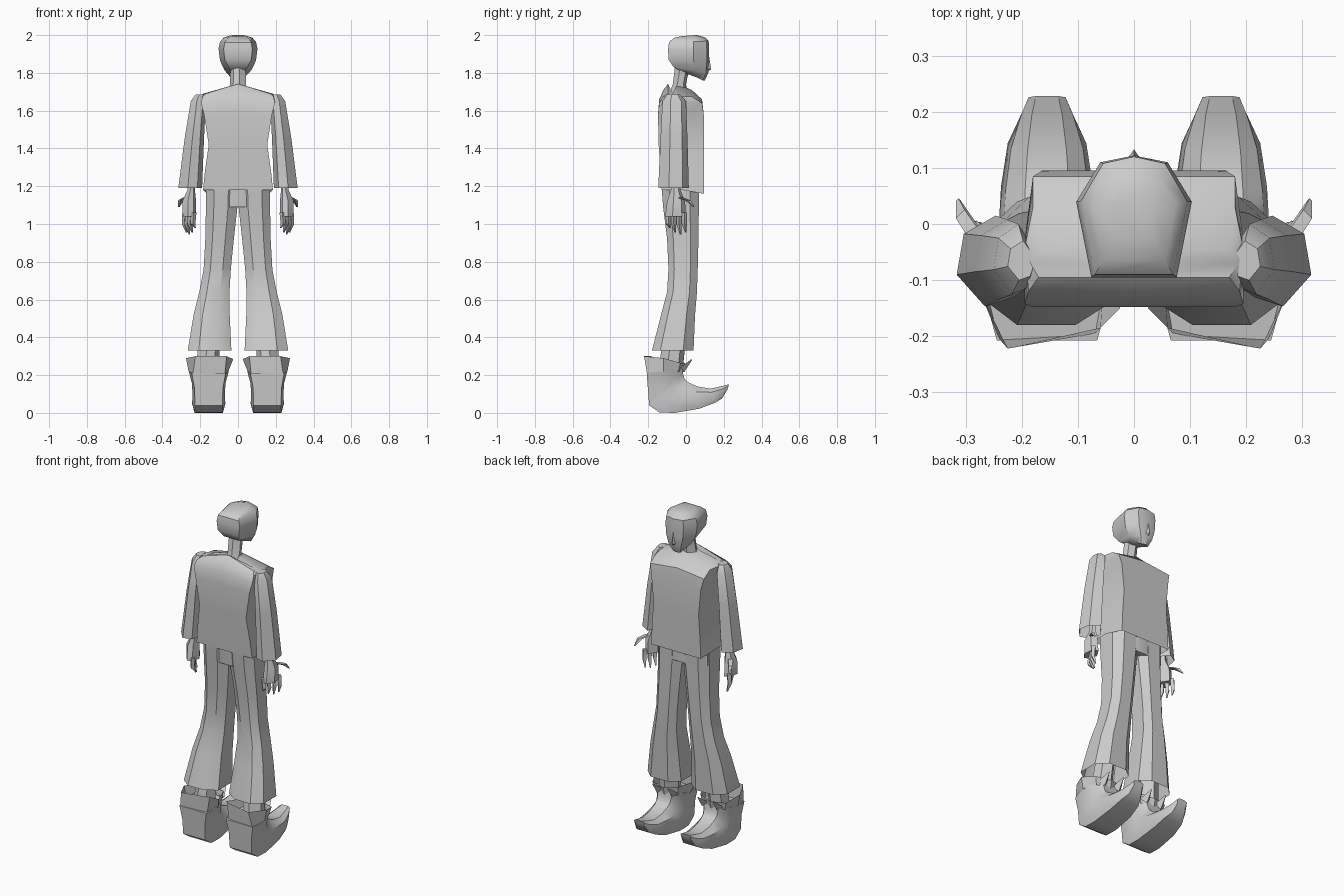
import bpy, bmesh
from mathutils import Vector


def loft(name, rings, cap0=True, cap1=True, mirror=False, angle=0.6):
    """Skin a list of equal-length rings of points."""
    bm = bmesh.new()
    vs = [[bm.verts.new(p) for p in r] for r in rings]
    n = len(rings[0])
    for a, b in zip(vs, vs[1:]):
        for i in range(n):
            j = (i + 1) % n
            bm.faces.new((a[i], a[j], b[j], b[i]))
    if cap0:
        bm.faces.new(vs[0])
    if cap1:
        bm.faces.new(vs[-1])
    bmesh.ops.recalc_face_normals(bm, faces=bm.faces)
    me = bpy.data.meshes.new(name)
    bm.to_mesh(me)
    bm.free()
    ob = bpy.data.objects.new(name, me)
    bpy.context.collection.objects.link(ob)
    if mirror:
        ob.modifiers.new("Mirror", 'MIRROR').use_clip = False
    bpy.ops.object.select_all(action='DESELECT')
    ob.select_set(True)
    bpy.context.view_layer.objects.active = ob
    bpy.ops.object.shade_smooth_by_angle(angle=angle)
    return ob


OCT = [(-1, -.6), (-.4, -1), (.5, -1), (1, -.6), (1, .5), (.5, 1), (-.5, 1), (-1, .6)]
HEX = [(-1, .1), (-.6, -.8), (.2, -1), (1, -.3), (.8, .6), (-.1, 1)]


def section(prof, z, x0, x1, y0, y1):
    return [((x0 + x1) / 2 + u * (x1 - x0) / 2, (y0 + y1) / 2 + v * (y1 - y0) / 2, z) for u, v in prof]


def spike(name, base, tip, r, r2=0.004, mid=None):
    """Tapered four-sided finger."""
    pts = [Vector(base)] + ([Vector(mid)] if mid else []) + [Vector(tip)]
    rad = [r, r * .9, r2] if mid else [r, r2]
    rings = [[p + Vector((dx * k, dy * k, 0)) for dx, dy in ((-1, 0), (0, -1), (1, 0), (0, 1))]
             for p, k in zip(pts, rad)]
    loft(name, rings, mirror=True)


# head: rings of (back z, front z, half width, back half width, front half width, back y, front y)
head = []
for zb, zf, w, wb, wf, yb, yf in [
        (1.80, 1.76, .035, .025, .025, -.01, .10),
        (1.83, 1.80, .070, .05, .04, -.065, .118),
        (1.87, 1.86, .095, .07, .055, -.092, .122),
        (1.925, 1.93, .103, .076, .06, -.095, .122),
        (1.962, 1.968, .095, .07, .055, -.09, .12),
        (1.985, 1.988, .075, .055, .04, -.065, .10),
        (1.995, 2.0, .04, .03, .025, -.02, .06)]:
    ym, zm = yb + (yf - yb) * .62, zb + (zf - zb) * .6
    head.append([(-wb, yb, zb), (wb, yb, zb), (w, ym, zm), (wf, yf - .012, zf),
                 (0, yf, zf), (-wf, yf - .012, zf), (-w, ym, zm)])
loft("head", head)

# nose
loft("nose", [[(-.006, .11, 1.89), (.006, .11, 1.89), (0, .122, 1.89)],
              [(-.016, .11, 1.82), (.016, .11, 1.82), (0, .133, 1.82)],
              [(-.01, .11, 1.808), (.01, .11, 1.808), (0, .118, 1.808)]])

# neck
loft("neck", [section(HEX, 1.66, -.06, .06, -.10, .01),
              section(HEX, 1.74, -.042, .042, -.07, 0),
              section(HEX, 1.86, -.04, .04, -.055, .025)])

# shirt body: shoulders drop towards the sides
torso = []
for z, drop, wb, wm, wf, yb, yf in [
        (1.18, .0, .185, .185, .165, -.13, .095),
        (1.28, .0, .175, .165, .160, -.135, .095),
        (1.42, .0, .155, .155, .150, -.145, .095),
        (1.58, .0, .180, .165, .165, -.148, .094),
        (1.66, .02, .195, .195, .180, -.142, .085),
        (1.71, .035, .188, .195, .180, -.120, .03),
        (1.742, .052, .170, .185, .170, -.095, -.045)]:
    ym = (yb + yf) / 2
    torso.append([(-wb, yb, z - drop), (0, yb, z), (wb, yb, z - drop), (wm, ym, z - drop),
                  (wf, yf, z - drop), (0, yf, z), (-wf, yf, z - drop), (-wm, ym, z - drop)])
for i in (4, 5, 6):      # front hem dips lower
    torso[0][i] = (*torso[0][i][:2], 1.16)
loft("shirt_body", torso, cap0=False)

# sleeves
loft("sleeve", [section(HEX, 1.685, .175, .225, -.10, -.03),
                section(HEX, 1.65, .170, .250, -.125, .0),
                section(HEX, 1.45, .180, .283, -.135, .008),
                section(HEX, 1.19, .190, .316, -.147, .015)], cap0=True, cap1=False, mirror=True)

# forearm and palm
loft("palm", [section(HEX, 1.35, .22, .265, -.09, -.03),
              section(HEX, 1.18, .228, .268, -.08, -.03),
              section(HEX, 1.12, .222, .295, -.10, -.005),
              section(HEX, 1.04, .222, .292, -.11, .0)], mirror=True)

# fingers and thumb
for i in range(4):
    y = -.093 + i * .028
    x = .235 + i * .015
    spike("finger", (x, y, 1.06), (x - .008, y + .008, (.98, .955, .945, .955)[i]), .015, mid=(x + .004, y, 1.0))
spike("thumb", (.275, -.03, 1.14), (.313, .042, 1.09), .017, mid=(.302, .01, 1.125))

# hips
loft("hips", [section(OCT, 1.09, -.165, .165, -.115, .068),
              section(OCT, 1.22, -.165, .165, -.125, .068)], mirror=False)

# flared trouser legs
loft("trouser_leg", [section(OCT, 1.20, .0, .168, -.130, .070),
                     section(OCT, 1.08, .004, .170, -.120, .068),
                     section(OCT, .92, .022, .173, -.100, .066),
                     section(OCT, .76, .038, .182, -.093, .062),
                     section(OCT, .64, .045, .205, -.100, .058),
                     section(OCT, .52, .044, .235, -.132, .048),
                     section(OCT, .33, .035, .266, -.180, .040)], cap1=False, mirror=True)

# shins
loft("shin", [section(HEX, .6, .09, .19, -.09, .02),
              section(HEX, .2, .10, .225, -.15, -.02)], mirror=True)

# boots: rings swing from the toe, round the heel and up the shaft
boot = []
for yt, zt, yb, zb, wt, wb in [
        (.228, .152, .220, .125, .033, .033),
        (.195, .143, .190, .075, .045, .048),
        (.13, .128, .150, .052, .058, .070),
        (.06, .140, .070, .022, .065, .082),
        (.015, .160, -.06, .0, .068, .088),
        (.0, .172, -.14, .002, .070, .088),
        (-.008, .180, -.195, .04, .072, .086),
        (-.015, .205, -.202, .13, .076, .088),
        (-.020, .235, -.208, .21, .085, .105)]:
    m = lambda t: (yb + (yt - yb) * t, zb + (zt - zb) * t)
    c = .155
    boot.append([(c - wb * .85, *m(0)), (c + wb * .85, *m(0)), (c + wb, *m(.3)), (c + (wt + wb) / 2, *m(.75)),
                 (c + wt * .6, *m(1)), (c - wt * .6, *m(1)), (c - (wt + wb) / 2, *m(.75)), (c - wb, *m(.3))])
loft("boot", boot, mirror=True)

# jagged flared cuff on the boot
loft("boot_cuff", [[(.07, -.195, .20), (.24, -.205, .20), (.262, -.12, .22), (.235, -.04, .22),
                    (.155, -.015, .215), (.08, -.04, .22), (.055, -.11, .21)],
                   [(.06, -.185, .30), (.225, -.222, .30), (.275, -.12, .29), (.245, -.03, .265),
                    (.155, -.005, .262), (.075, -.03, .275), (.025, -.150, .285)]],
     cap0=False, cap1=False, mirror=True, angle=.3)

# cuff points
for x in (.10, .20):
    loft("cuff_point", [[(x - .03, -.03, .24), (x + .03, -.03, .24), (x, -.01, .215)],
                        [(x - .002, .03, .285), (x + .002, .03, .285), (x, .032, .28)]], mirror=True)
